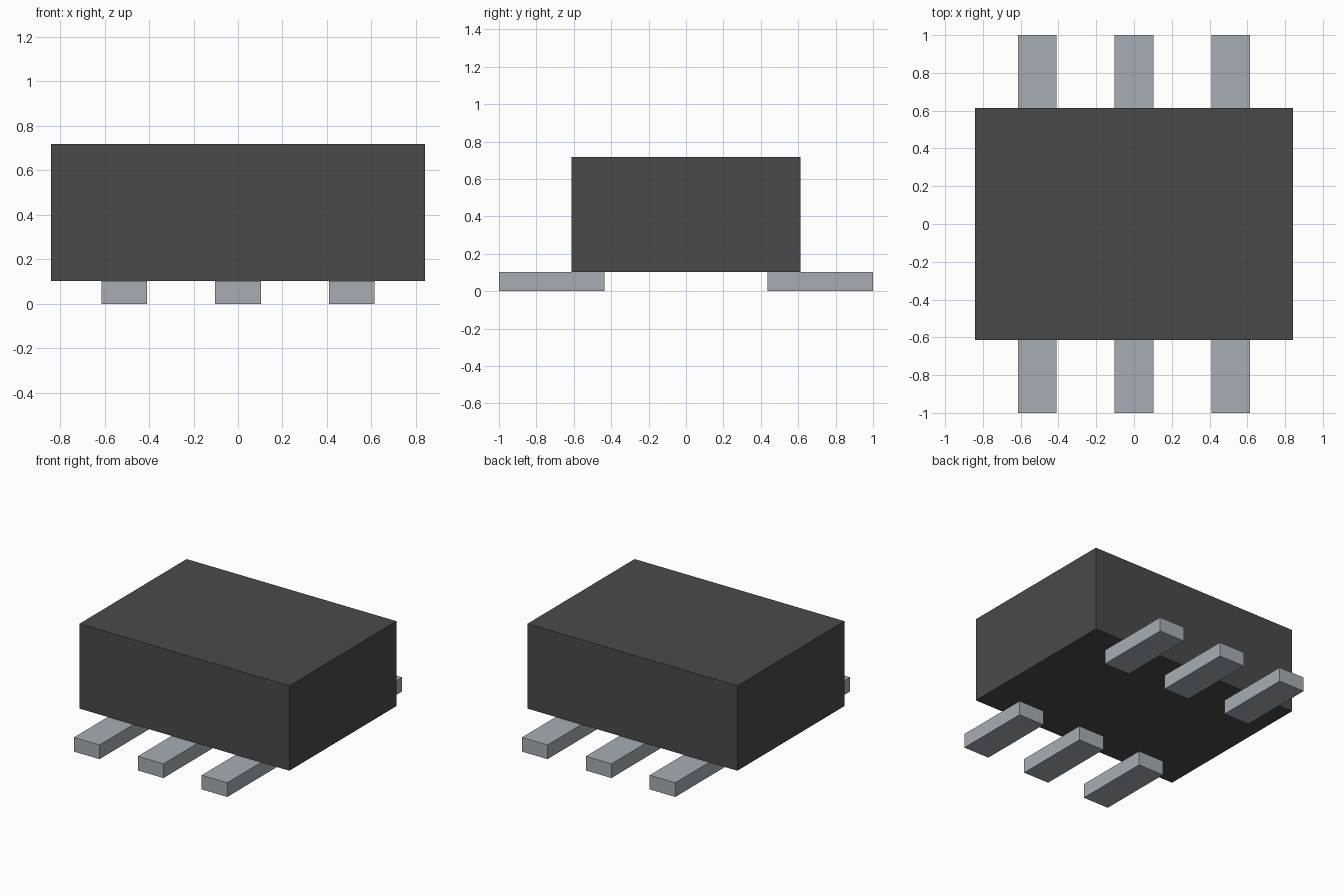
import bpy

cube = bpy.data.objects.get("Cube")
if cube:
    bpy.data.objects.remove(cube, do_unlink=True)


def make_material(name, color):
    mat = bpy.data.materials.new(name)
    mat.use_nodes = True
    mat.diffuse_color = color
    bsdf = next(n for n in mat.node_tree.nodes if n.type == 'BSDF_PRINCIPLED')
    bsdf.inputs["Base Color"].default_value = color
    return mat


def make_box(name, low, high, mat):
    """Axis-aligned box spanning two corners."""
    center = [(a + b) / 2 for a, b in zip(low, high)]
    size = [b - a for a, b in zip(low, high)]
    bpy.ops.mesh.primitive_cube_add(size=1, location=center)
    obj = bpy.context.object
    obj.name = name
    obj.scale = size
    bpy.ops.object.transform_apply(location=False, rotation=False, scale=True)
    obj.data.materials.append(mat)
    return obj


charcoal = make_material("charcoal plastic", (0.068, 0.068, 0.068, 1))
silver = make_material("silver metal", (0.385, 0.423, 0.458, 1))

PIN_HEIGHT = 0.103
PIN_WIDTH = 0.205
PIN_PITCH = 0.512
PIN_INNER, PIN_OUTER = 0.436, 1.0

# Package body resting on the pins
make_box("body", (-0.841, -0.613, PIN_HEIGHT), (0.841, 0.613, 0.718), charcoal)

# Three flat pins along the front and three along the back
for side, sign in (("front", -1), ("back", 1)):
    y0, y1 = sorted((sign * PIN_INNER, sign * PIN_OUTER))
    for place, step in (("right", -1), ("middle", 0), ("left", 1)):
        x = step * PIN_PITCH
        make_box(f"{side}_{place}_pin",
                 (x - PIN_WIDTH / 2, y0, 0),
                 (x + PIN_WIDTH / 2, y1, PIN_HEIGHT), silver)
